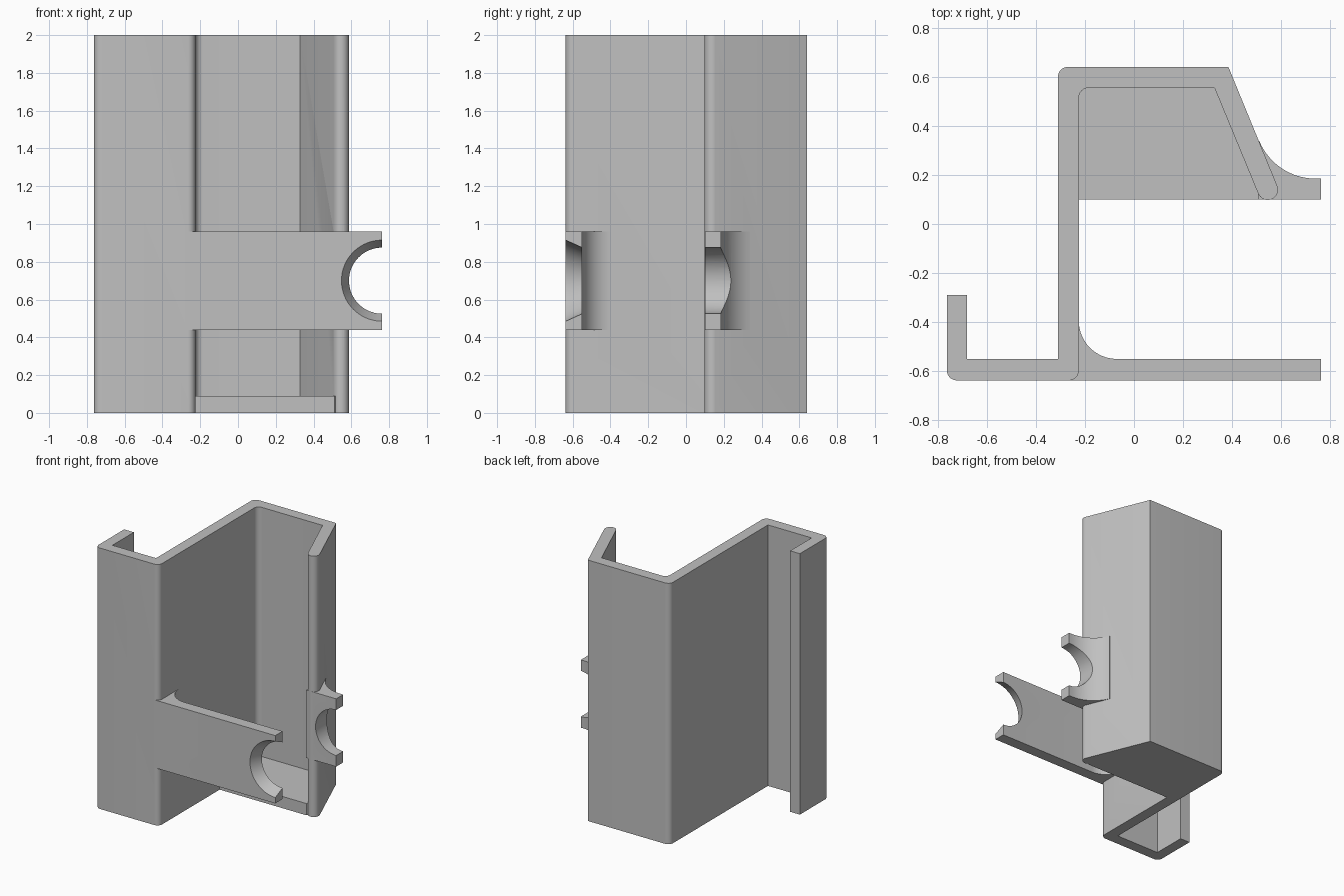
import bpy, bmesh, math
from mathutils import Vector, Matrix

if "Cube" in bpy.data.objects:
    bpy.data.objects.remove(bpy.data.objects["Cube"])

grey = bpy.data.materials.new("plain grey")
grey.diffuse_color = (0.53, 0.53, 0.53, 1)
grey.use_nodes = True
grey.node_tree.nodes["Principled BSDF"].inputs["Base Color"].default_value = grey.diffuse_color


def arc(cx, cy, r, a0, a1, n=12):
    """Points along an arc, angles in degrees."""
    return [(cx + r * math.cos(math.radians(a0 + (a1 - a0) * i / n)),
             cy + r * math.sin(math.radians(a0 + (a1 - a0) * i / n))) for i in range(n + 1)]


def finish(bm, name):
    bmesh.ops.recalc_face_normals(bm, faces=bm.faces)
    mesh = bpy.data.meshes.new(name)
    bm.to_mesh(mesh)
    bm.free()
    mesh.materials.append(grey)
    ob = bpy.data.objects.new(name, mesh)
    bpy.context.collection.objects.link(ob)
    return ob


def prism(name, pts, z0, z1):
    """Extrude a plan outline from z0 to z1."""
    bm = bmesh.new()
    face = bm.faces.new([bm.verts.new((x, y, z0)) for x, y in pts])
    ext = bmesh.ops.extrude_face_region(bm, geom=[face])
    verts = [g for g in ext["geom"] if isinstance(g, bmesh.types.BMVert)]
    bmesh.ops.translate(bm, verts=verts, vec=(0, 0, z1 - z0))
    return finish(bm, name)


def bore(name, y0, y1, r0, r1):
    """Round or tapered cutter along y at the open end of the arms."""
    bm = bmesh.new()
    # cone's local z is turned to point along +y
    mat = Matrix.Translation((0.7625, (y0 + y1) / 2, 0.70)) @ Matrix.Rotation(-math.pi / 2, 4, 'X')
    bmesh.ops.create_cone(bm, cap_ends=True, segments=64, radius1=r0, radius2=r1,
                          depth=y1 - y0, matrix=mat)
    return finish(bm, name)


def combine(target, other, operation):
    """Apply a boolean and discard the operand."""
    mod = target.modifiers.new(operation.lower(), 'BOOLEAN')
    mod.operation, mod.object, mod.solver = operation, other, 'EXACT'
    bpy.context.view_layer.objects.active = target
    bpy.ops.object.modifier_apply(modifier=mod.name)
    bpy.data.objects.remove(other, do_unlink=True)


# Folded wall: hook on the left, long web, back and slanted lip with round tip
wall = [(-0.68, -0.29), (-0.7625, -0.29)]
wall += arc(-0.7225, -0.5975, 0.04, 180, 270, 8)
wall += arc(-0.265, -0.5975, 0.04, 270, 360, 8)
wall += arc(-0.185, 0.515, 0.04, 180, 90, 8)
wall += [(0.328, 0.555)]
wall += arc(0.545, 0.14, 0.042, 202.6, 382.6, 16)
wall += [(0.385, 0.64)]
wall += arc(-0.27, 0.60, 0.04, 90, 180, 8)
wall += [(-0.31, -0.55), (-0.68, -0.55)]
bracket = prism("channel_bracket", wall, 0, 2)

# Floor closing the bottom of the channel
floor = prism("floor", [(-0.27, 0.10), (0.51, 0.10), (0.545, 0.14), (0.36, 0.60), (-0.27, 0.60)],
              0, 0.09)

# Front arm with concave fillet against the web and a countersunk half hole
arm = prism("front_arm", [(-0.27, -0.6375), (0.7625, -0.6375), (0.7625, -0.55)]
            + arc(-0.07, -0.395, 0.155, 270, 180, 16) + [(-0.27, -0.395)], 0.44, 0.96)
combine(arm, bore("countersink", -0.6600, -0.5275, 0.225, 0.165), 'DIFFERENCE')

# Rear lug flaring out of the slanted lip, with a straight half hole
lug = prism("rear_lug", [(0.508, 0.10), (0.7625, 0.10), (0.7625, 0.185)]
            + arc(0.74, 0.433, 0.248, 270, 202.6, 16) + [(0.49, 0.33)], 0.44, 0.96)
combine(lug, bore("lug_bore", 0.0, 0.5, 0.175, 0.175), 'DIFFERENCE')

for part in (floor, arm, lug):
    combine(bracket, part, 'UNION')

bpy.ops.object.select_all(action='DESELECT')
bracket.select_set(True)
bpy.context.view_layer.objects.active = bracket
bpy.ops.object.shade_smooth_by_angle(angle=math.radians(25))
